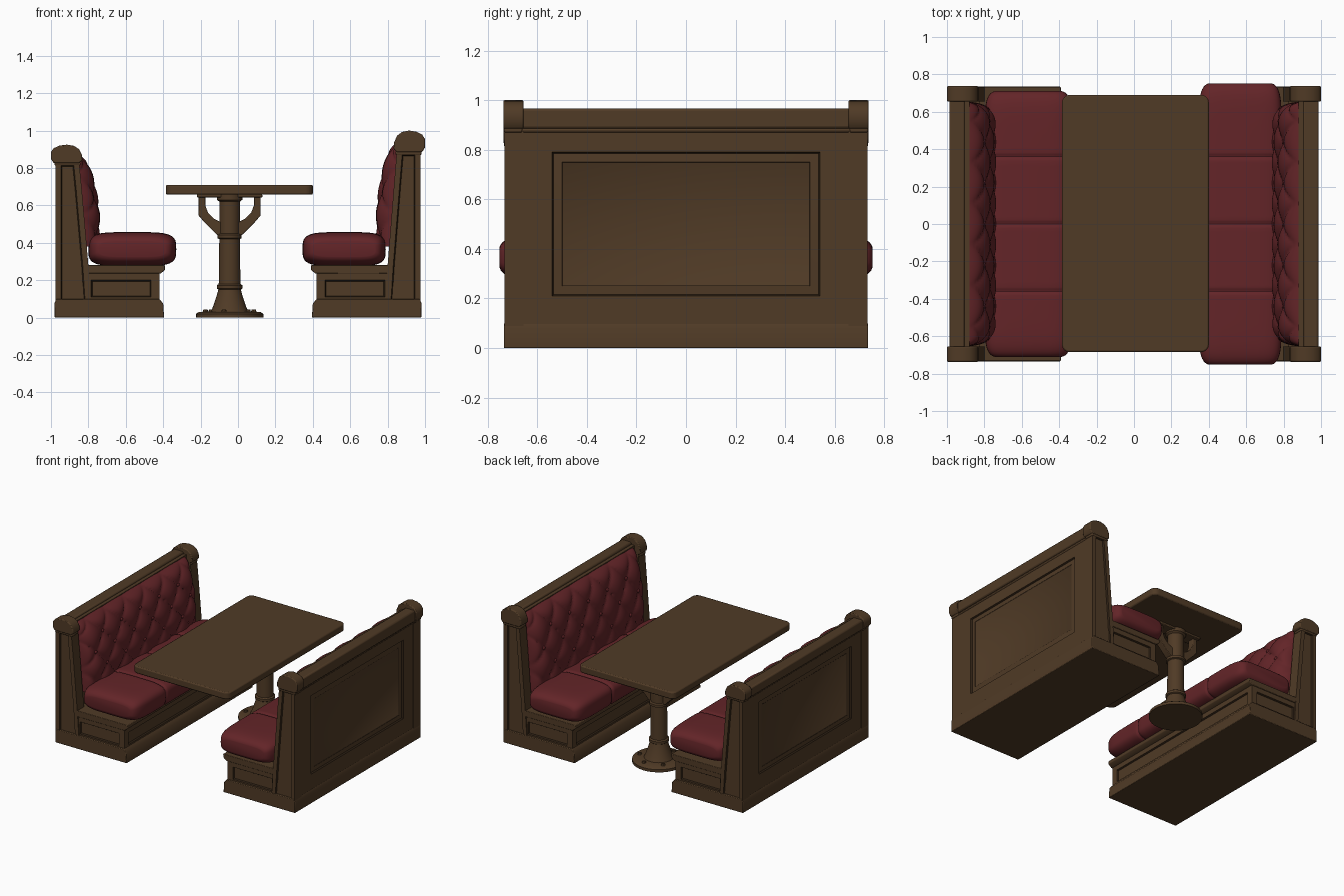
import bpy, bmesh, math
from mathutils import Vector, Matrix

if "Cube" in bpy.data.objects:
    bpy.data.objects.remove(bpy.data.objects["Cube"])


def mat(name, col):
    m = bpy.data.materials.new(name)
    m.diffuse_color = (*col, 1)
    m.use_nodes = True
    m.node_tree.nodes["Principled BSDF"].inputs["Base Color"].default_value = m.diffuse_color
    return m


WOOD = mat("brown wood", (0.080, 0.043, 0.019))
DARK = mat("dark wood groove", (0.028, 0.015, 0.007))
RED = mat("red leather", (0.125, 0.018, 0.021))
SEAM = mat("dark leather seam", (0.045, 0.007, 0.009))


def finish(name, bm, mats=(WOOD, DARK), bevel=0.0, side=1, squash=1.0):
    """Turn a bmesh into an object; side mirrors in x, squash lowers the back."""
    for v in bm.verts:
        v.co.x *= side
        if v.co.z > 0.47:
            v.co.z = 0.47 + (v.co.z - 0.47) * squash
    bmesh.ops.recalc_face_normals(bm, faces=bm.faces)
    me = bpy.data.meshes.new(name)
    bm.to_mesh(me)
    bm.free()
    ob = bpy.data.objects.new(name, me)
    bpy.context.collection.objects.link(ob)
    for m in mats:
        me.materials.append(m)
    if bevel:
        b = ob.modifiers.new("soft edges", 'BEVEL')
        b.width, b.segments, b.limit_method = bevel, 2, 'ANGLE'
        b.angle_limit = math.radians(50)
    bpy.ops.object.select_all(action='DESELECT')
    ob.select_set(True)
    bpy.context.view_layer.objects.active = ob
    bpy.ops.object.shade_smooth_by_angle(angle=math.radians(40))
    return ob


def add_box(bm, lo, hi):
    lo, hi = Vector(lo), Vector(hi)
    m = Matrix.Translation((lo + hi) / 2) @ Matrix.Diagonal((*(hi - lo), 1))
    return bmesh.ops.create_cube(bm, size=1, matrix=m)["verts"]


def add_prism(bm, pts, y0, y1):
    """Extrude an xz outline along y."""
    a = [bm.verts.new((x, y0, z)) for x, z in pts]
    b = [bm.verts.new((x, y1, z)) for x, z in pts]
    bm.faces.new(a)
    bm.faces.new(b)
    for i in range(len(pts)):
        j = (i + 1) % len(pts)
        bm.faces.new((a[i], a[j], b[j], b[i]))


def sink_panels(bm, normals, margin, raised=0.0):
    """Framed panel with a dark groove on every face looking along normals."""
    bmesh.ops.recalc_face_normals(bm, faces=bm.faces)
    faces = [f for f in bm.faces if any(f.normal.dot(Vector(n)) > 0.99 for n in normals)]
    for f in faces:
        bmesh.ops.inset_region(bm, faces=[f], thickness=margin, use_even_offset=True)
        ring = bmesh.ops.inset_region(bm, faces=[f], thickness=0.006, depth=-0.010, use_even_offset=True)
        for r in ring["faces"]:
            r.material_index = 1
        if raised:
            bmesh.ops.inset_region(bm, faces=[f], thickness=raised, depth=0.004, use_even_offset=True)
            ring = bmesh.ops.inset_region(bm, faces=[f], thickness=0.004, depth=-0.003, use_even_offset=True)
            for r in ring["faces"]:
                r.material_index = 1


def seat_cushion(name, side, x0, x1, half):
    # superellipse section lofted along y, pinched at three seams
    bm = bmesh.new()
    n, cx, cz, rx, rz = 40, (x0 + x1) / 2, 0.366, (x1 - x0) / 2, 0.091
    ys = {half * math.sin(math.pi / 2 * i / 28) for i in range(-28, 29)}
    ys = {y for y in ys if min(abs(y - s) for s in (-.36, 0, .36)) > 0.025}
    ys |= {s + d for s in (-.36, 0, .36) for d in (-.022, -.012, -.003, .003, .012, .022)}
    rings, ys = [], sorted(ys)
    for y in ys:
        t = min(abs(y) / half, 0.9995)
        s = 1 - 0.6 * (1 - (1 - t ** 14) ** 0.5)
        dip = sum(math.exp(-((y - c) / 0.010) ** 2) for c in (-.36, 0, .36))
        ring = []
        for k in range(n):
            a = 2 * math.pi * k / n
            c, d = math.cos(a), math.sin(a)
            px, pz = math.copysign(abs(c) ** 0.45, c), math.copysign(abs(d) ** 0.55, d)
            ring.append(bm.verts.new((cx + px * (rx - .1 * (1 - s) - .009 * dip), y,
                                      cz + pz * (rz * s - .009 * dip))))
        rings.append(ring)
    for i in range(len(rings) - 1):
        seam = abs(ys[i + 1] - ys[i] - 0.006) < 1e-4 and min(abs(ys[i] + .003 - s) for s in (-.36, 0, .36)) < 1e-4
        for k in range(n):
            f = bm.faces.new((rings[i][k], rings[i][k - 1], rings[i + 1][k - 1], rings[i + 1][k]))
            f.material_index = int(seam)
    bm.faces.new(rings[0])
    bm.faces.new(rings[-1])
    finish(name, bm, (RED, SEAM), side=side)


def tufted_back(name, side, squash):
    # diamond tufted pad with closed back
    W, H, nu, nv, z0, z1, half = 0.22, 0.26, 120, 56, 0.38, 0.95, 0.655

    def surf(y, z):
        a, b = y / W + (z - 0.55) / H, y / W - (z - 0.55) / H
        puff = abs(math.sin(math.pi * a) * math.sin(math.pi * b)) ** 0.45
        base = 0.765 + 0.075 * max(0, (z - 0.55) / 0.40) ** 1.6
        ty, tz = abs(y) / half, max(0, (z - 0.66) / (z1 - 0.66))
        edge = max(0, (1 - ty ** 18) * (1 - tz ** 8)) ** 0.5
        return 0.915 - (0.915 - base + 0.028 * puff) * edge

    bm = bmesh.new()
    grid = []
    for j in range(nv + 1):
        z = z0 + (z1 - z0) * math.sin(math.pi / 2 * j / nv) ** 0.9
        row = []
        for i in range(nu + 1):
            t = 2 * i / nu - 1
            y = half * (1.25 * t - 0.25 * t ** 5)
            row.append(bm.verts.new((surf(y, z), y, z)))
        grid.append(row)
    for j in range(nv):
        for i in range(nu):
            bm.faces.new((grid[j][i], grid[j][i + 1], grid[j + 1][i + 1], grid[j + 1][i]))
    rim = [e for e in bm.edges if e.is_boundary]
    bmesh.ops.holes_fill(bm, edges=rim, sides=0)
    finish(name, bm, (RED, SEAM), side=side, squash=squash)

    # buttons at the tuft points
    bm = bmesh.new()
    for r in range(-1, 4):
        for c in range(-3, 4):
            y, z = (c + 0.5 * (r % 2)) * W, 0.55 + r * H / 2
            if abs(y) < 0.62 and 0.46 < z < 0.90:
                m = Matrix.Translation((surf(y, z) - 0.004, y, z)) @ Matrix.Diagonal((0.6, 1, 1, 1))
                bmesh.ops.create_uvsphere(bm, u_segments=10, v_segments=6, radius=0.014, matrix=m)
    finish(name + "_buttons", bm, (RED,), side=side, squash=squash)


def booth(tag, side, squash, seat_x, seat_half):
    kw = dict(side=side, squash=squash)
    # plinth with sloped top edge
    bm = bmesh.new()
    add_prism(bm, [(.395, 0), (.98, 0), (.98, .08), (.972, .10), (.42, .10), (.40, .075)], -.735, .735)
    finish(tag + "_plinth", bm, bevel=0.004, **kw)
    # panelled bench box
    bm = bmesh.new()
    add_box(bm, (.42, -.725, .065), (.83, .725, .245))
    sink_panels(bm, [(-1, 0, 0), (0, 1, 0), (0, -1, 0)], 0.045)
    finish(tag + "_bench_box", bm, **kw)
    # ledge under the cushion
    bm = bmesh.new()
    add_prism(bm, [(.415, .235), (.39, .255), (.39, .28), (.83, .28), (.83, .235)], -.732, .732)
    finish(tag + "_seat_ledge", bm, bevel=0.004, **kw)
    # outer back board
    bm = bmesh.new()
    add_box(bm, (.88, -.70, .05), (.973, .70, .95))
    sink_panels(bm, [(1, 0, 0)], 0.16, 0.034)
    finish(tag + "_back_board", bm, **kw)
    # top rail with lower moulding
    bm = bmesh.new()
    add_box(bm, (.905, -.68, .885), (.987, .68, .967))
    add_box(bm, (.90, -.68, .868), (.978, .68, .89))
    finish(tag + "_top_rail", bm, bevel=0.01, **kw)
    # end posts and rounded caps
    posts, caps = bmesh.new(), bmesh.new()
    cap = [(.85, .885), (.832, .90), (.834, .935), (.85, .972), (.878, .993), (.915, 1.0),
           (.955, .994), (.985, .978), (1.0, .955), (1.0, .91), (.985, .885)]
    for s in (-1, 1):
        add_prism(posts, [(.785, .05), (.976, .05), (.976, .90), (.85, .90), (.835, .72), (.80, .28)],
                  s * .655, s * .733)
        add_prism(caps, cap, s * .655, s * .737)
        add_prism(caps, [(.842, .87), (.982, .87), (.982, .89), (.842, .89)], s * .66, s * .735)
    sink_panels(posts, [(0, 1, 0), (0, -1, 0)], 0.03)
    finish(tag + "_end_posts", posts, **kw)
    finish(tag + "_post_caps", caps, bevel=0.006, **kw)
    tufted_back(tag + "_back_cushion", side, squash)
    seat_cushion(tag + "_seat_cushion", side, *seat_x, seat_half)


booth("right_booth", 1, 1.0, (.345, .79), .752)
booth("left_booth", -1, 0.858, (.33, .80), .71)

# table top with rounded corners
bm = bmesh.new()
add_box(bm, (-.385, -.685, .657), (.40, .69, .71))
up = [e for e in bm.edges if abs(e.verts[0].co.z - e.verts[1].co.z) > 0.01]
bmesh.ops.bevel(bm, geom=up, offset=0.04, segments=4, profile=0.5, affect='EDGES')
finish("table_top", bm, bevel=0.008)

# turned pedestal
PX, PY = -0.045, 0.38
prof = [(0, 0), (.18, 0), (.18, .02), (.165, .03), (.10, .034), (.088, .06), (.068, .12), (.06, .15),
        (.068, .155), (.068, .173), (.058, .18), (.055, .42), (.065, .425), (.065, .443), (.055, .45),
        (.055, .62), (.068, .63), (.068, .66), (0, .66)]
bm = bmesh.new()
vs = [bm.verts.new((PX + r, PY, z)) for r, z in prof]
es = [bm.edges.new(p) for p in zip(vs, vs[1:])]
bmesh.ops.spin(bm, geom=vs + es, cent=(PX, PY, 0), axis=(0, 0, 1), angle=2 * math.pi, steps=32)
bmesh.ops.remove_doubles(bm, verts=bm.verts, dist=1e-4)
finish("table_pedestal", bm)

# bolts on the foot
bm = bmesh.new()
for k in range(6):
    a = math.pi / 3 * k + 0.3
    bmesh.ops.create_cone(bm, cap_ends=True, segments=8, radius1=.015, radius2=.011, depth=.014,
                          matrix=Matrix.Translation((PX + .135 * math.cos(a), PY + .135 * math.sin(a), .037)))
finish("foot_bolts", bm)

# curved support brackets and bearer under the top
bm = bmesh.new()
arm = [(.13, .655), (.165, .655), (.165, .545), (.135, .51), (.10, .475), (.07, .445), (.045, .43),
       (.045, .51), (.085, .53), (.115, .56), (.13, .60)]
for s in (-1, 1):
    add_prism(bm, [(PX + s * x, z) for x, z in arm], PY - .025, PY + .025)
add_box(bm, (PX - .175, PY - .05, .643), (PX + .175, PY + .05, .66))
finish("table_brackets", bm, bevel=0.004)
